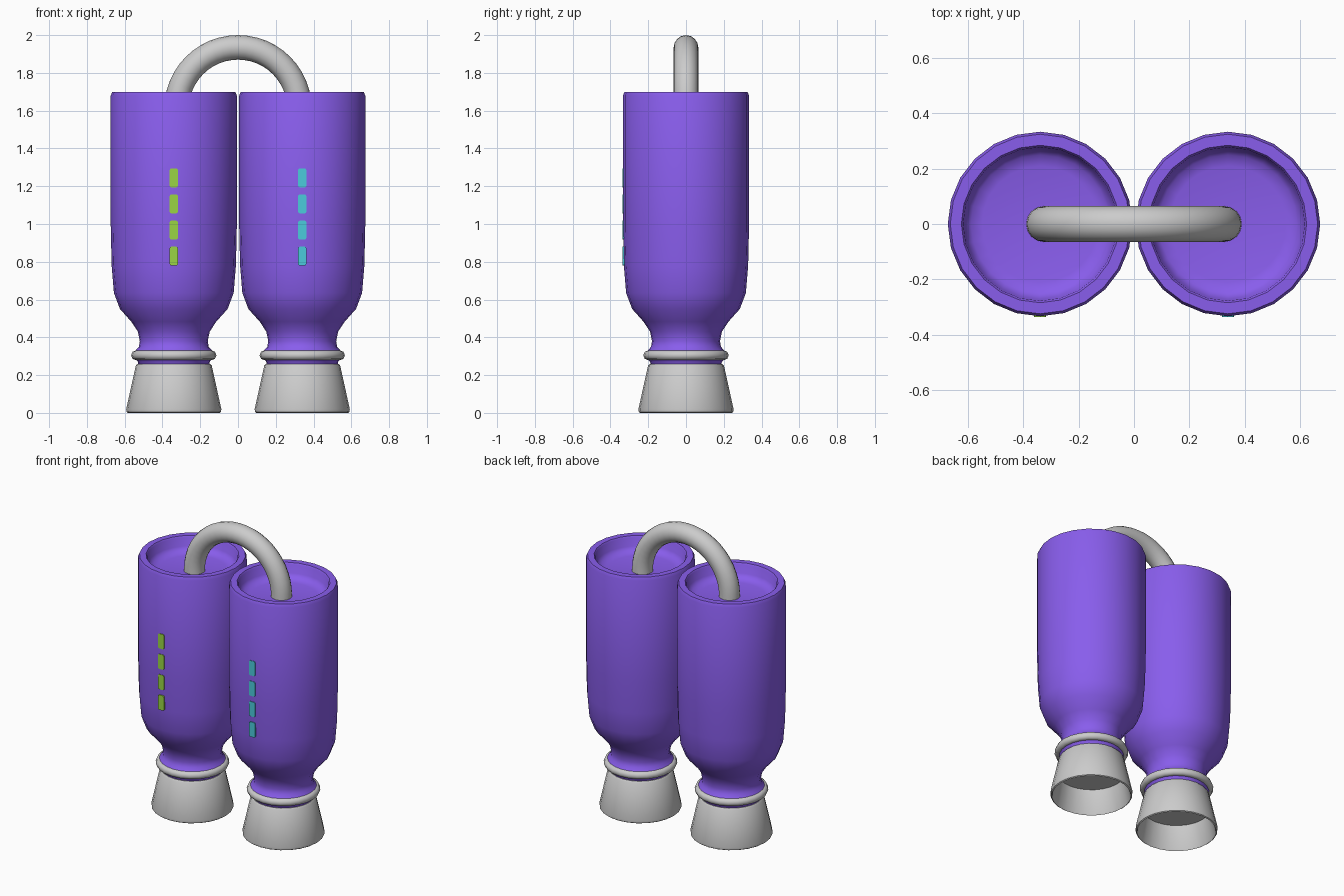
import bpy, bmesh, math

if "Cube" in bpy.data.objects:
    bpy.data.objects.remove(bpy.data.objects["Cube"])

SEG = 24


def material(name, rgb):
    m = bpy.data.materials.new(name)
    m.diffuse_color = (*rgb, 1)
    m.use_nodes = True
    m.node_tree.nodes["Principled BSDF"].inputs["Base Color"].default_value = m.diffuse_color
    return m


purple = material("purple", (0.25, 0.11, 0.84))
green = material("green", (0.32, 0.66, 0.06))
cyan = material("cyan", (0.07, 0.60, 0.72))


def finish(name, bm, mat=None, angle=40):
    bmesh.ops.recalc_face_normals(bm, faces=bm.faces)
    me = bpy.data.meshes.new(name)
    bm.to_mesh(me)
    bm.free()
    ob = bpy.data.objects.new(name, me)
    bpy.context.collection.objects.link(ob)
    if mat:
        me.materials.append(mat)
    bpy.ops.object.select_all(action='DESELECT')
    ob.select_set(True)
    bpy.context.view_layer.objects.active = ob
    bpy.ops.object.shade_smooth_by_angle(angle=math.radians(angle))
    return ob


def lathe(name, profile, x, mat=None, angle=40):
    """Spin a list of (radius, z) points round the vertical line at x."""
    bm = bmesh.new()
    vs = [bm.verts.new((x + r, 0, z)) for r, z in profile]
    es = [bm.edges.new(p) for p in zip(vs, vs[1:])]
    bmesh.ops.spin(bm, geom=vs + es, cent=(x, 0, 0), axis=(0, 0, 1),
                   angle=2 * math.pi, steps=SEG)
    bmesh.ops.remove_doubles(bm, verts=bm.verts, dist=1e-4)
    return finish(name, bm, mat, angle)


TANK = [(0.0, 0.24), (0.185, 0.24), (0.19, 0.27), (0.207, 0.29), (0.207, 0.325),
        (0.185, 0.35), (0.18, 0.38), (0.19, 0.43), (0.225, 0.483), (0.285, 0.55),
        (0.317, 0.635), (0.329, 0.78), (0.334, 1.0), (0.334, 1.68), (0.325, 1.70),
        (0.285, 1.70), (0.278, 1.69), (0.272, 1.635), (0.25, 1.61), (0.21, 1.60), (0.0, 1.60)]
NOZZLE = [(0.0, 0.26), (0.192, 0.26), (0.201, 0.25), (0.252, 0.02), (0.25, 0.005),
          (0.243, 0.0), (0.238, 0.008), (0.207, 0.16), (0.0, 0.16)]
RING = [(0.20 + 0.026 * math.cos(a), 0.305 + 0.026 * math.sin(a))
        for a in [i * math.pi / 4 for i in range(9)]]

for side, x, glow in (("left", -0.34, green), ("right", 0.34, cyan)):
    # Fuel tank with recessed top, flared nozzle and neck ring
    lathe(side + "_tank", TANK, x, purple)
    lathe(side + "_nozzle", NOZZLE, x)
    lathe(side + "_neck_ring", RING, x, None, 60)

    # Row of indicator lights on the front
    for i in range(4):
        bm = bmesh.new()
        bmesh.ops.create_cube(bm, size=1)
        bmesh.ops.scale(bm, verts=bm.verts, vec=(0.044, 0.03, 0.1))
        upright = [e for e in bm.edges
                   if abs(e.verts[0].co.y - e.verts[1].co.y) > 0.01]
        bmesh.ops.bevel(bm, geom=upright, offset=0.01, segments=3,
                        profile=0.5, affect='EDGES')
        bmesh.ops.translate(bm, verts=bm.verts, vec=(x, -0.322, 0.83 + 0.138 * i))
        finish(f"{side}_light_{i + 1}", bm, glow)

# Arched hose joining the two tank tops: a circle swept through half a turn
bm = bmesh.new()
ring = bmesh.ops.create_circle(bm, segments=16, radius=0.065)["verts"]
bmesh.ops.translate(bm, verts=ring, vec=(0.325, 0, 1.61))
bmesh.ops.spin(bm, geom=ring + bm.edges[:], cent=(0, 0, 1.61), axis=(0, -1, 0),
               angle=math.pi, steps=24)
# Short straight ends reaching into the tank floors
ends = [e for e in bm.edges if e.is_boundary]
ext = bmesh.ops.extrude_edge_only(bm, edges=ends)["geom"]
bmesh.ops.translate(bm, verts=[v for v in ext if isinstance(v, bmesh.types.BMVert)],
                    vec=(0, 0, -0.03))
bmesh.ops.holes_fill(bm, edges=[e for e in bm.edges if e.is_boundary], sides=0)
finish("connecting_hose", bm)
